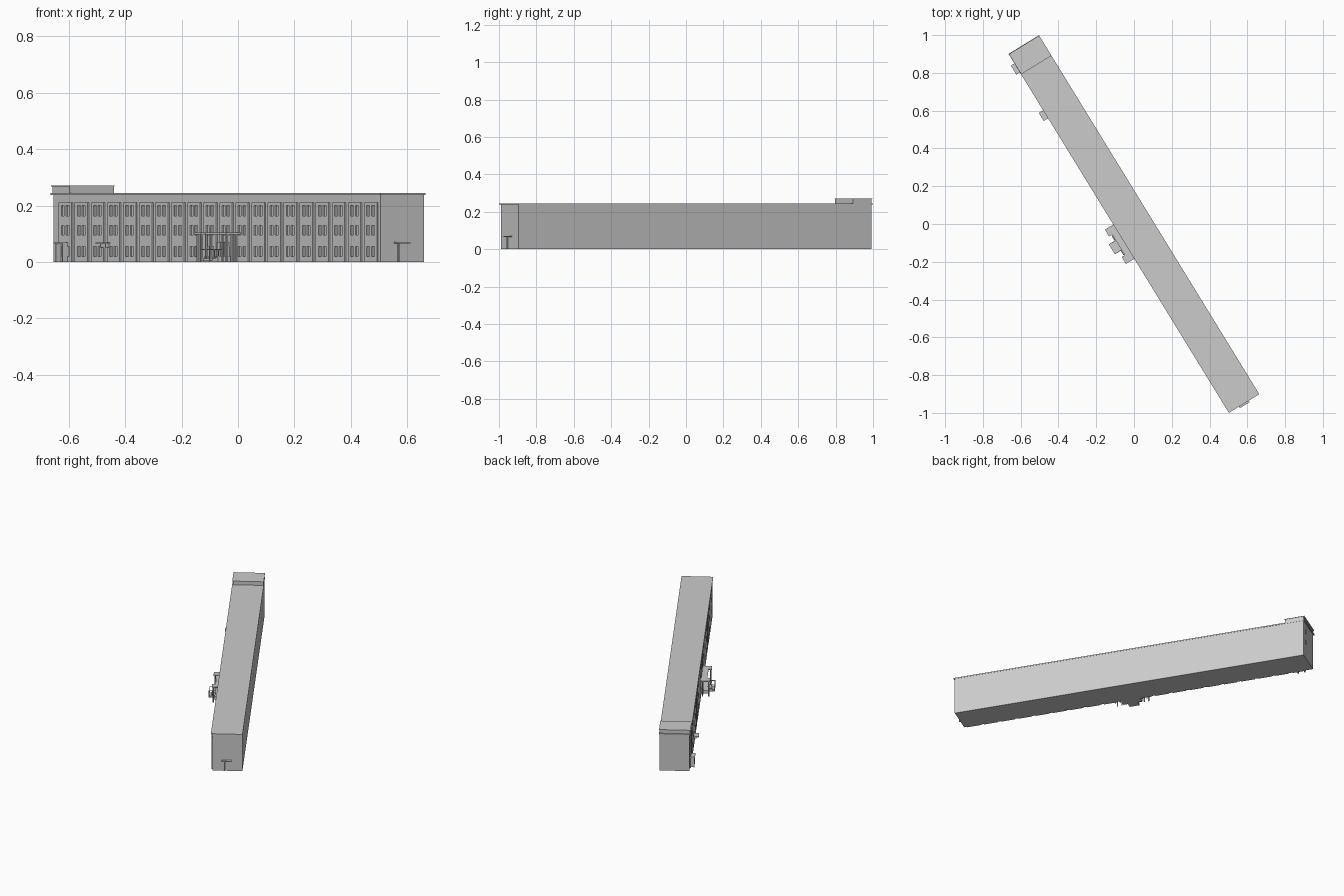
import bpy, bmesh, math
from mathutils import Matrix, Vector

if "Cube" in bpy.data.objects:
    bpy.data.objects.remove(bpy.data.objects["Cube"])

# The block runs diagonally: local x is its length, local -y its main facade
ROT = Matrix.Rotation(math.atan2(-0.852, 0.523), 4, 'Z')


def boxes(name, items):
    """One object from boxes given as (x0, x1, y0, y1, z0, z1)."""
    bm = bmesh.new()
    for x0, x1, y0, y1, z0, z1 in items:
        mat = (Matrix.Translation(Vector((x0 + x1, y0 + y1, z0 + z1)) / 2)
               @ Matrix.Diagonal((x1 - x0, y1 - y0, z1 - z0, 1)))
        bmesh.ops.create_cube(bm, size=1, matrix=mat)
    me = bpy.data.meshes.new(name)
    bm.to_mesh(me)
    bm.free()
    ob = bpy.data.objects.new(name, me)
    ob.matrix_world = ROT
    bpy.context.collection.objects.link(ob)
    return ob


L, BACK, WALL, BAY = 1.108, 0.093, -0.087, -0.093

# Main body, thin roof edge and rooftop room
boxes("main_body", [(-L, L, WALL, BACK, 0, 0.238)])
boxes("roof_edge", [(-L - 0.007, L + 0.007, -0.095, BACK + 0.001, 0.238, 0.245)])
boxes("rooftop_room", [(-L, -0.992, -0.091, BACK, 0.245, 0.267)])
boxes("rooftop_room_cap", [(-L - 0.005, -0.988, -0.094, BACK + 0.001, 0.267, 0.271)])

# Facade bay: vertical piers and spandrels leaving three pairs of recessed windows
W = 0.087
win_x = [(0.018, 0.038), (0.050, 0.070)]
win_z = [(0.020, 0.054), (0.095, 0.130), (0.163, 0.200)]
edges_x = [0] + [v for w in win_x for v in w] + [W]
edges_z = [0] + [v for w in win_z for v in w] + [0.21]
bars = [(edges_x[i], edges_x[i + 1], BAY, WALL + 0.002, 0, 0.21) for i in (0, 2, 4)]
for a, b in win_x:
    for i in (0, 2, 4, 6):
        bars.append((a, b, BAY, WALL + 0.002, edges_z[i], edges_z[i + 1]))
x_first = -1.063
bay = boxes("facade_bays", [(x_first + a, x_first + b, *r) for a, b, *r in bars])
arr = bay.modifiers.new("repeat", 'ARRAY')
arr.count = 20
arr.use_relative_offset = False
arr.use_constant_offset = True
arr.constant_offset_displace = (0.1088, 0, 0)

# Side door with canopy and cheek walls near the rooftop room
boxes("side_door_canopy", [(-1.056, -1.0, -0.117, WALL, 0.063, 0.069)])
boxes("side_door_walls", [(x, x + 0.005, -0.113, WALL, 0, 0.063) for x in (-1.052, -1.009)])

# Second door canopy carried on brackets
boxes("small_canopy", [(-0.765, -0.715, -0.122, WALL, 0.064, 0.069)])
boxes("small_canopy_brackets",
      [(x, x + 0.004, -0.108, WALL, 0.052, 0.064) for x in (-0.758, -0.726)])

# End door: canopy, single post and door leaf
boxes("end_canopy", [(L - 0.002, L + 0.016, -0.032, 0.028, 0.065, 0.070)])
boxes("end_canopy_post", [(L - 0.002, L + 0.008, -0.018, -0.012, 0, 0.065)])

# Small windows on the far end wall
boxes("end_windows", [(-L - 0.002, -L + 0.002, 0.045, 0.056, z, z + 0.025)
                      for z in (0.10, 0.17)])

# Main entrance: two side porches on columns, joined by a middle canopy
sides = [(-0.055, -0.012), (0.115, 0.158)]
boxes("porch_roofs", [(a, b, -0.147, WALL, 0.098, 0.105) for a, b in sides])
boxes("porch_columns", [(x, x + 0.006, y, y + 0.006, 0, 0.098)
                        for a, b in sides for x in (a + 0.004, b - 0.010)
                        for y in (-0.142, -0.105)])
boxes("middle_canopy", [(-0.012, 0.115, -0.128, WALL, 0.098, 0.104)])
boxes("entrance_doors", [(0.015 + i * 0.026, 0.037 + i * 0.026, -0.097, WALL, 0.018, 0.07)
                         for i in range(3)])

# Steps rising to the entrance, with railings either side
boxes("entrance_steps", [(0.022, 0.084, -0.170 + i * 0.012, -0.158 + i * 0.012, 0, 0.006 * (i + 1))
                         for i in range(3)])
boxes("entrance_landing", [(-0.008, 0.112, -0.134, WALL, 0, 0.021)])
rails = []
for x in (0.022, 0.081):
    rails += [(x, x + 0.003, y, y + 0.003, 0, 0.043) for y in (-0.170, -0.150, -0.133)]
    rails.append((x, x + 0.003, -0.170, -0.130, 0.043, 0.046))
for a, b in [(-0.008, 0.022), (0.084, 0.112)]:
    rails.append((a, b, -0.133, -0.130, 0.043, 0.046))
boxes("entrance_railings", rails)
